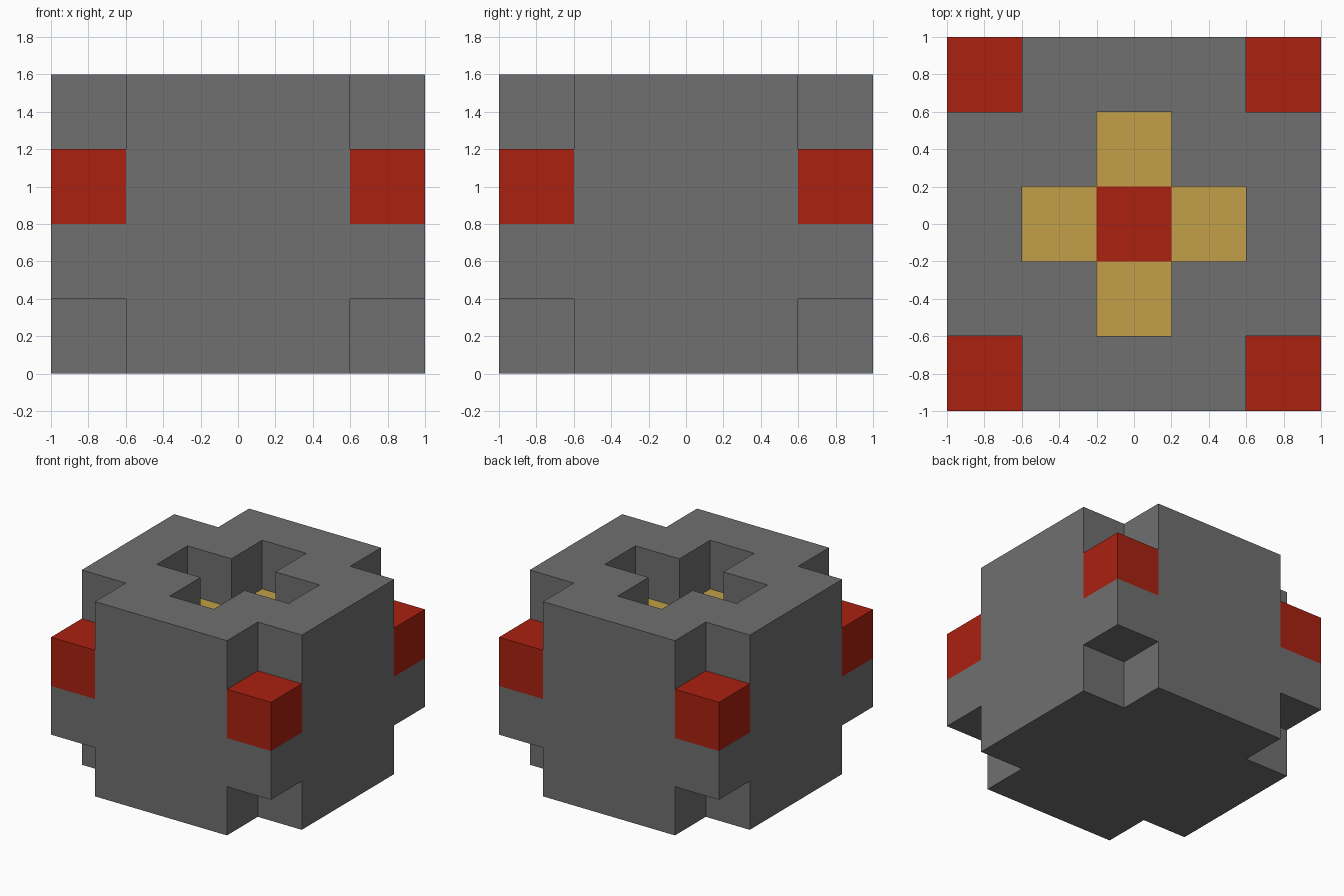
import bpy
import bmesh

default_cube = bpy.data.objects.get("Cube")
if default_cube:
    bpy.data.objects.remove(default_cube, do_unlink=True)

UNIT = 0.4  # edge of one small block


def material(name, rgb):
    mat = bpy.data.materials.new(name)
    mat.use_nodes = True
    mat.diffuse_color = (*rgb, 1)
    shader = next(n for n in mat.node_tree.nodes if n.type == "BSDF_PRINCIPLED")
    shader.inputs["Base Color"].default_value = (*rgb, 1)
    return mat


grey = material("stone grey", (0.16, 0.16, 0.16))
red = material("brick red", (0.4, 0.015, 0.005))
gold = material("sand gold", (0.54, 0.35, 0.065))


def finish(name, bm, mat):
    bmesh.ops.recalc_face_normals(bm, faces=bm.faces)
    mesh = bpy.data.meshes.new(name)
    bm.to_mesh(mesh)
    bm.free()
    mesh.materials.append(mat)
    obj = bpy.data.objects.new(name, mesh)
    bpy.context.collection.objects.link(obj)
    return obj


def cross_prism(name, reach, arm, bottom, top, mat):
    """Upright prism with a plus-shaped outline."""
    quarter = [(reach, -arm), (reach, arm), (arm, arm)]
    outline = []
    for _ in range(4):
        outline += quarter
        quarter = [(-y, x) for x, y in quarter]
    bm = bmesh.new()
    base = bm.faces.new([bm.verts.new((x, y, bottom)) for x, y in outline])
    raised = bmesh.ops.extrude_face_region(bm, geom=[base], use_keep_orig=True)
    verts = [v for v in raised["geom"] if isinstance(v, bmesh.types.BMVert)]
    bmesh.ops.translate(bm, verts=verts, vec=(0, 0, top - bottom))
    return finish(name, bm, mat)


def block(name, x, y, bottom, mat):
    """Small cube standing at the given height."""
    bm = bmesh.new()
    bmesh.ops.create_cube(bm, size=UNIT)
    bmesh.ops.translate(bm, verts=bm.verts, vec=(x, y, bottom + UNIT / 2))
    return finish(name, bm, mat)


# Main body with a plus-shaped pit in its top
body = cross_prism("body", 1.0, 0.6, 0.0, 1.6, grey)
cutter = cross_prism("pit_cutter", 0.6, 0.2, 0.8, 1.8, grey)
cutter.hide_render = True
cut = body.modifiers.new("pit", "BOOLEAN")
cut.operation = "DIFFERENCE"
cut.solver = "EXACT"
cut.object = cutter
bpy.context.view_layer.objects.active = body
bpy.ops.object.modifier_apply(modifier=cut.name)
bpy.data.objects.remove(cutter, do_unlink=True)

# Pit floor: red centre and four gold arms
block("pit_centre", 0, 0, 0.8, red)
for side, x, y in (("left", 1, 0), ("right", -1, 0), ("back", 0, 1), ("front", 0, -1)):
    block(f"pit_arm_{side}", x * UNIT, y * UNIT, 0.8, gold)

# Corner blocks: grey support with a red block on top
for side, sx in (("left", 1), ("right", -1)):
    for end, sy in (("front", -1), ("back", 1)):
        block(f"corner_support_{end}_{side}", sx * 0.8, sy * 0.8, 0.4, grey)
        block(f"corner_block_{end}_{side}", sx * 0.8, sy * 0.8, 0.8, red)
